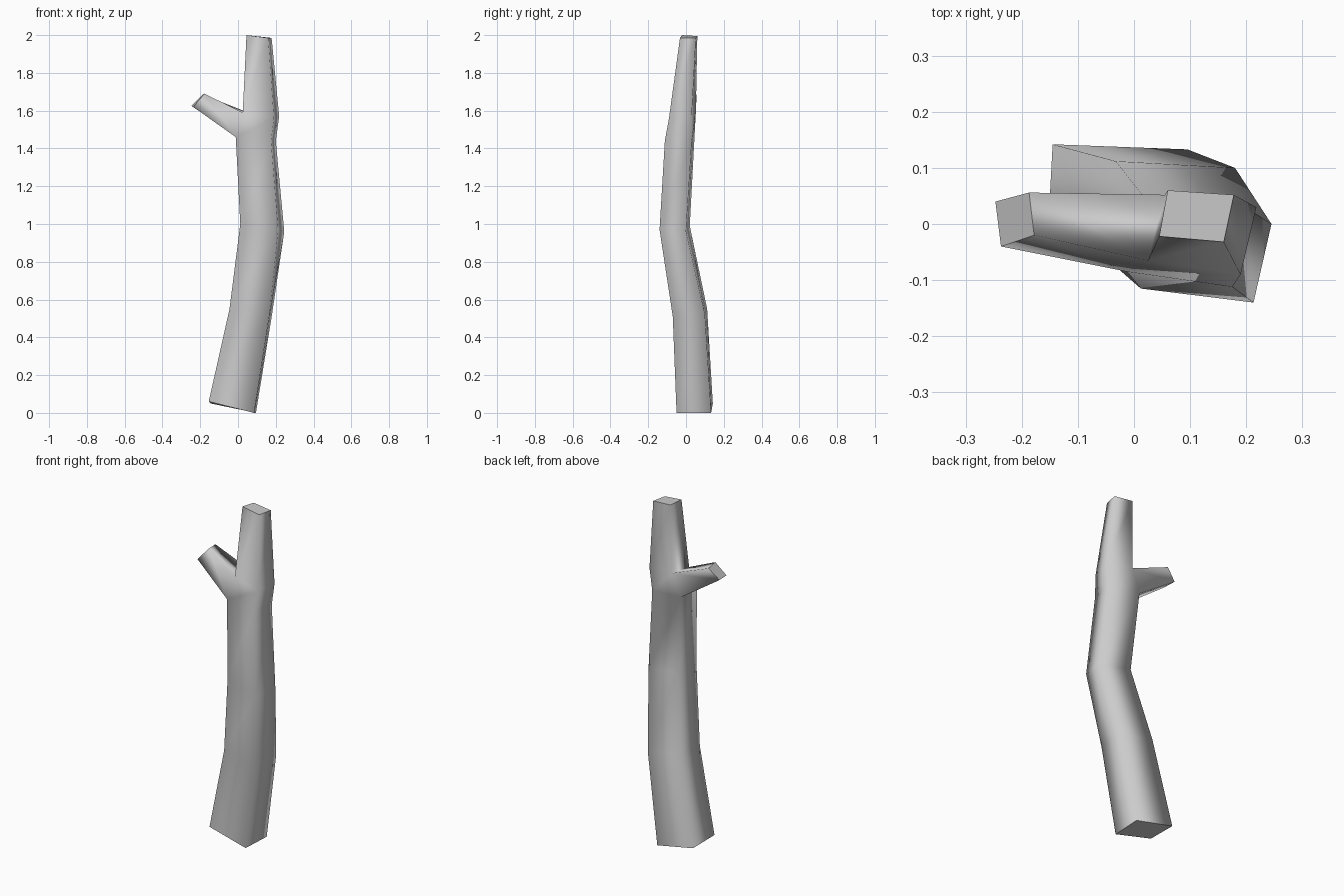
import bpy
import bmesh

if "Cube" in bpy.data.objects:
    bpy.data.objects.remove(bpy.data.objects["Cube"])

# Four-sided trunk sections, each: front-left, front-right, back-right, back-left
TRUNK = [
    [(-0.155, -0.045, 0.06), (0.085, -0.05, 0.0), (0.095, 0.133, 0.0), (-0.145, 0.142, 0.05)],
    [(-0.045, -0.065, 0.55), (0.165, -0.07, 0.51), (0.18, 0.10, 0.52), (-0.033, 0.112, 0.55)],
    [(0.012, -0.115, 1.00), (0.213, -0.14, 0.97), (0.245, 0.0, 0.96), (0.04, 0.02, 0.99)],
    [(-0.012, -0.085, 1.46), (0.175, -0.112, 1.44), (0.20, 0.03, 1.44), (0.0, 0.045, 1.46)],
    [(0.025, -0.065, 1.59), (0.19, -0.09, 1.56), (0.218, 0.03, 1.57), (0.055, 0.052, 1.59)],
    [(0.045, -0.022, 2.0), (0.16, -0.032, 1.985), (0.178, 0.052, 1.985), (0.06, 0.06, 1.995)],
]
# Branch tip: lower-front, upper-front, upper-back, lower-back
BRANCH_TIP = [(-0.237, -0.04, 1.62), (-0.178, -0.02, 1.69), (-0.187, 0.056, 1.685), (-0.247, 0.04, 1.625)]
BRANCH_LEVEL = 3

bm = bmesh.new()


def ring(points):
    return [bm.verts.new(p) for p in points]


def bridge(a, b, skip=()):
    for i in range(4):
        if i not in skip:
            j = (i + 1) % 4
            bm.faces.new((a[i], a[j], b[j], b[i])).smooth = True


# Trunk walls, leaving the left side open where the branch leaves
rings = [ring(s) for s in TRUNK]
for k in range(len(rings) - 1):
    bridge(rings[k], rings[k + 1], skip=(3,) if k == BRANCH_LEVEL else ())

# Side branch grown out of the opening
low, high = rings[BRANCH_LEVEL], rings[BRANCH_LEVEL + 1]
tip = ring(BRANCH_TIP)
bridge([low[0], high[0], high[3], low[3]], tip)

# Flat cut ends
for end in (rings[0], rings[-1], tip):
    face = bm.faces.new(end)
    face.smooth = False
    for edge in face.edges:
        edge.smooth = False

bmesh.ops.recalc_face_normals(bm, faces=bm.faces)
mesh = bpy.data.meshes.new("tree_trunk")
bm.to_mesh(mesh)
bm.free()
bpy.context.collection.objects.link(bpy.data.objects.new("tree_trunk", mesh))
